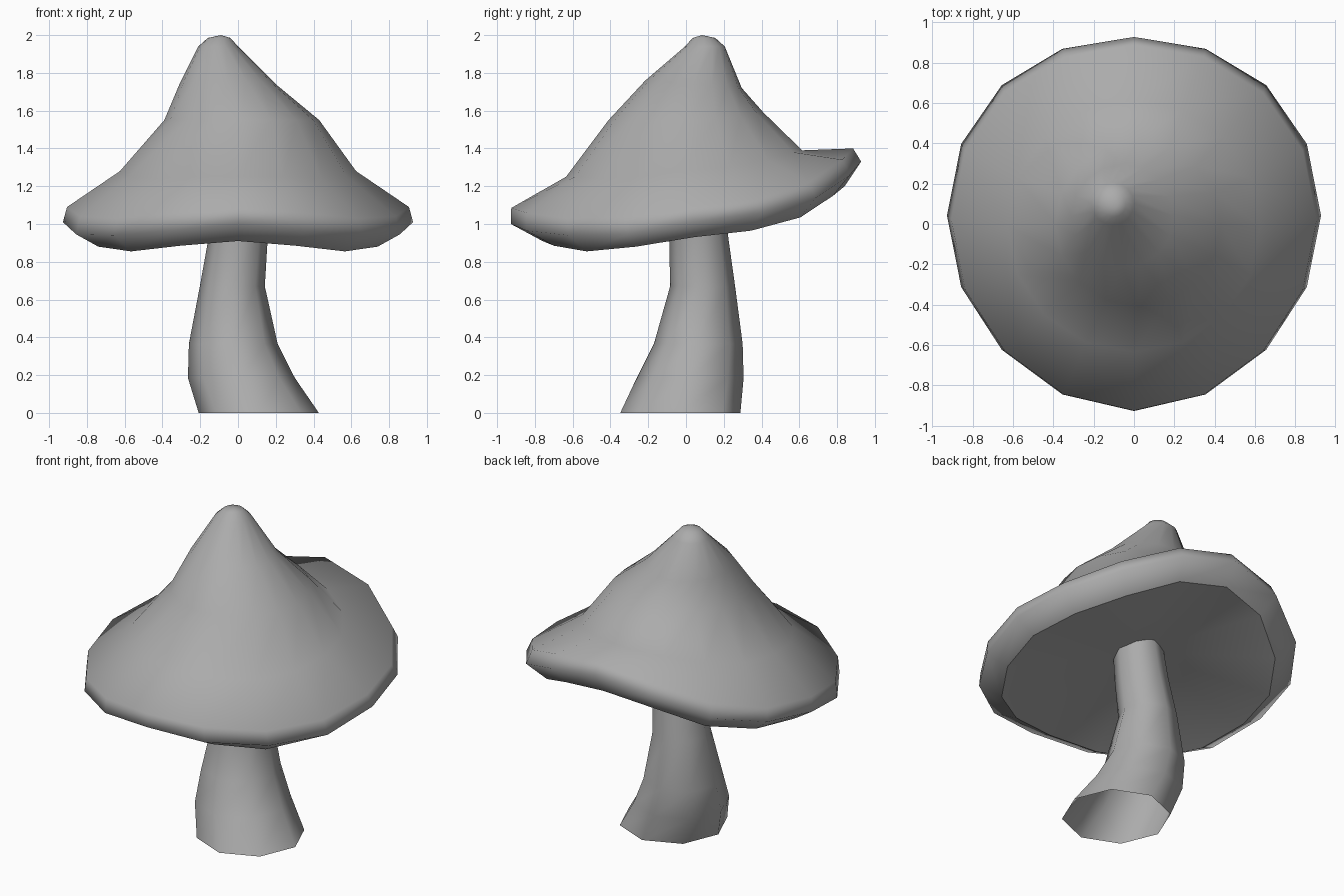
import bpy, bmesh
from math import cos, sin, pi

if "Cube" in bpy.data.objects:
    bpy.data.objects.remove(bpy.data.objects["Cube"])

# Dark grey shared by all parts
grey = bpy.data.materials.new("dark_grey")
grey.diffuse_color = (0.41, 0.41, 0.41, 1.0)
grey.use_nodes = True
grey.node_tree.nodes["Principled BSDF"].inputs["Base Color"].default_value = grey.diffuse_color


def ring(sides, r, cx, cy, heights, y_bulge=0.0):
    """One loop of points; heights is one z, or 9 values running front -> side -> back."""
    pts = []
    for i in range(sides):
        a = -pi / 2 + 2 * pi * i / sides
        z = heights if isinstance(heights, float) else heights[min(i, sides - i)]
        s = sin(a)
        pts.append((cx + r * cos(a), cy + r * s + y_bulge * (1 - s ** 4), z))
    return pts


def loft(name, rings, tip=None):
    """Skin consecutive rings with quads and optionally close with a tip point."""
    bm = bmesh.new()
    loops = [[bm.verts.new(p) for p in pts] for pts in rings]
    n = len(loops[0])
    for lo, hi in zip(loops, loops[1:]):
        for i in range(n):
            j = (i + 1) % n
            bm.faces.new((lo[i], lo[j], hi[j], hi[i]))
    if tip:
        t = bm.verts.new(tip)
        for i in range(n):
            bm.faces.new((loops[-1][i], loops[-1][(i + 1) % n], t))
    for f in bm.faces:
        f.smooth = True
    me = bpy.data.meshes.new(name)
    bm.to_mesh(me)
    bm.free()
    me.materials.append(grey)
    ob = bpy.data.objects.new(name, me)
    bpy.context.collection.objects.link(ob)
    return ob


# Wavy rim loops, tipped up at the back
under = ring(16, 0.80, 0, 0.04, [.91, .885, .855, .88, .93, .965, 1.035, 1.15, 1.2])
outer = ring(16, 0.927, 0, 0, [1.0, .965, .94, .945, 1.01, 1.06, 1.14, 1.26, 1.33], 0.043)
upper = ring(16, 0.905, 0, -0.02, [1.085, 1.06, 1.03, 1.04, 1.09, 1.13, 1.22, 1.34, 1.40], 0.04)

# Cap: rim, slope and leaning peak
loft("cap", [
    under, outer, upper,
    ring(16, 0.625, 0, -0.01, [1.25, 1.25, 1.24, 1.25, 1.28, 1.30, 1.34, 1.38, 1.39]),
    ring(16, 0.41, 0.02, 0.0, [1.55, 1.55, 1.55, 1.55, 1.55, 1.56, 1.57, 1.58, 1.59]),
    ring(16, 0.255, -0.055, 0.04, [1.76, 1.76, 1.755, 1.745, 1.74, 1.735, 1.73, 1.725, 1.72]),
    ring(16, 0.105, -0.105, 0.10, 1.94),
    ring(16, 0.06, -0.10, 0.095, 1.985),
], tip=(-0.09, 0.085, 2.0))

# Cap underside: shallow hollow with a sharp edge at the rim
hollow = list(reversed(under))
loft("cap_underside", [hollow], tip=(0.0, 0.06, 1.11))

# Stem: eight-sided, curved and flared, open at the foot
loft("stem", [
    ring(8, 0.318, 0.11, -0.03, 0.0),
    ring(8, 0.283, 0.018, 0.022, 0.185),
    ring(8, 0.235, -0.025, 0.065, 0.365),
    ring(8, 0.172, -0.03, 0.088, 0.67),
    ring(8, 0.157, 0.0, 0.068, 0.92),
    ring(8, 0.147, 0.015, 0.055, 1.12),
])
